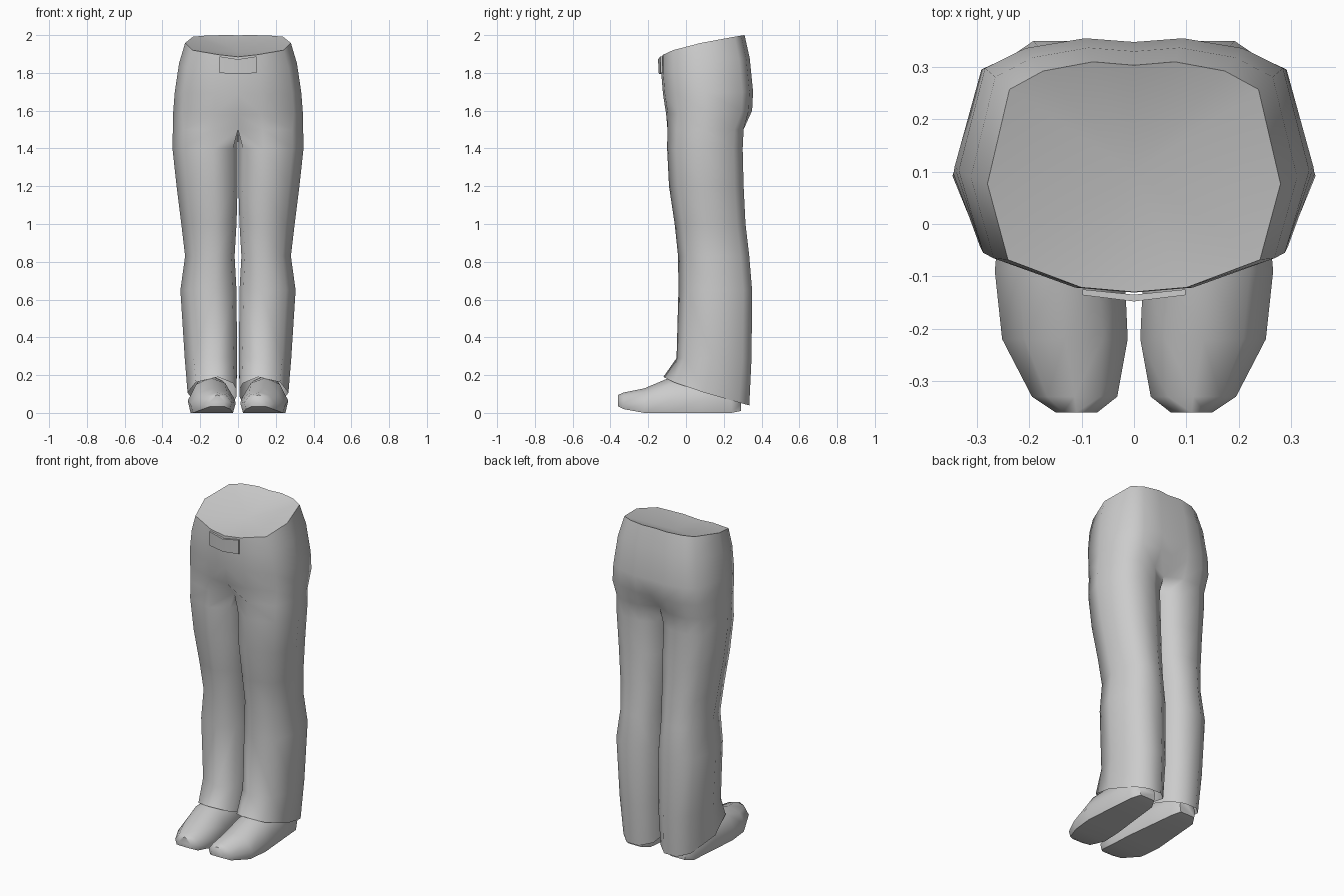
import bpy, bmesh

if "Cube" in bpy.data.objects:
    bpy.data.objects.remove(bpy.data.objects["Cube"])

# Outline shapes: (inner-to-outer, front-to-back); the first 8 run front to back round the outside
LEG = [(.07, .15), (.38, 0), (.83, .12), (1, .48), (.85, .88), (.62, 1), (.3, 1),
       (.06, .88), (0, .62), (0, .36)]
HIP = [(0, 0), (.36, .02), (.86, .14), (1, .47), (.85, .88), (.62, .96), (.28, 1), (0, .985)]


def strip(bm, a, b, closed):
    n = len(a)
    for i in range(n if closed else n - 1):
        j = (i + 1) % n
        bm.faces.new((a[i], a[j], b[j], b[i]))


def finish(name, bm, angle=0.9, mirror=True):
    bmesh.ops.recalc_face_normals(bm, faces=bm.faces)
    me = bpy.data.meshes.new(name)
    bm.to_mesh(me)
    bm.free()
    ob = bpy.data.objects.new(name, me)
    bpy.context.collection.objects.link(ob)
    bpy.ops.object.select_all(action='DESELECT')
    ob.select_set(True)
    bpy.context.view_layer.objects.active = ob
    bpy.ops.object.shade_smooth_by_angle(angle=angle)
    if mirror:
        m = ob.modifiers.new("Mirror", 'MIRROR')
        m.use_clip = True
        m.merge_threshold = 0.0005
    return ob


# Trousers: half of the hips, then one leg, mirrored
bm = bmesh.new()
rings = []
for zf, zb, w, yf, yb in [(1.885, 2.0, .28, -.13, .31),
                          (1.80, 1.88, .312, -.131, .337),
                          (1.69, 1.70, .335, -.122, .355),
                          (1.58, 1.60, .343, -.105, .35)]:
    rings.append([bm.verts.new((u * w, yf + v * (yb - yf), zf + (zb - zf) * max(v, 0) ** .6))
                  for u, v in HIP])
for a, b in zip(rings, rings[1:]):
    strip(bm, a, b, False)

# Sunken cap that closes the waist
centre = bm.verts.new((0, .1, 1.91))
for a, b in zip(rings[0], rings[0][1:]):
    bm.faces.new((a, centre, b))

# Leg levels: inner x, outer x, front y, back y, front z, back z
prev = None
for x0, x1, yf, yb, zf, zb in [(0, .345, -.098, .305, 1.50, 1.50),
                               (.002, .347, -.10, .30, 1.40, 1.40),
                               (.002, .325, -.09, .305, 1.20, 1.20),
                               (.008, .30, -.06, .315, 1.0, 1.0),
                               (.018, .28, -.042, .335, .83, .83),
                               (.008, .305, -.04, .35, .65, .65),
                               (.005, .282, -.05, .347, .29, .29),
                               (.008, .267, -.12, .335, .19, .04)]:
    ring = []
    for i, (u, v) in enumerate(LEG):
        at_crotch = prev is None and i in (0, 7, 8, 9)
        x = 0 if at_crotch else x0 + u * (x1 - x0)
        z = zf + (zb - zf) * v ** .8
        ring.append(bm.verts.new((x, yf + v * (yb - yf), z)))
    if prev is None:
        strip(bm, rings[-1], ring[:8], False)
    else:
        strip(bm, prev, ring, True)
    prev = ring
finish("trousers", bm, 1.2)

# Shoes: D-shaped sections from toe to heel
SECTION = [(.06, 0), (.94, 0), (1, .35), (.82, .82), (.5, 1), (.2, .85), (0, .4)]
bm = bmesh.new()
loops = []
for y, x0, x1, z0, z1 in [(-.36, .07, .15, .035, .095),
                          (-.33, .032, .195, .02, .108),
                          (-.22, .012, .252, 0, .13),
                          (-.09, .018, .266, 0, .185),
                          (.08, .04, .25, 0, .20),
                          (.24, .06, .235, 0, .18),
                          (.29, .09, .20, .01, .12)]:
    loops.append([bm.verts.new((x0 + u * (x1 - x0), y, z0 + v * (z1 - z0))) for u, v in SECTION])
for a, b in zip(loops, loops[1:]):
    strip(bm, a, b, True)
bm.faces.new(loops[0])
bm.faces.new(loops[-1])
finish("shoes", bm, 0.95)

# Belt buckle: thin bent plate on the front of the waist
bm = bmesh.new()
mid = [bm.verts.new(p) for p in [(0, -.148, 1.872), (0, -.144, 1.793), (0, -.135, 1.793), (0, -.135, 1.872)]]
end = [bm.verts.new(p) for p in [(.098, -.136, 1.887), (.098, -.134, 1.80), (.098, -.125, 1.80), (.098, -.125, 1.887)]]
strip(bm, mid, end, True)
bm.faces.new(end)
finish("belt_buckle", bm, 0.5)
